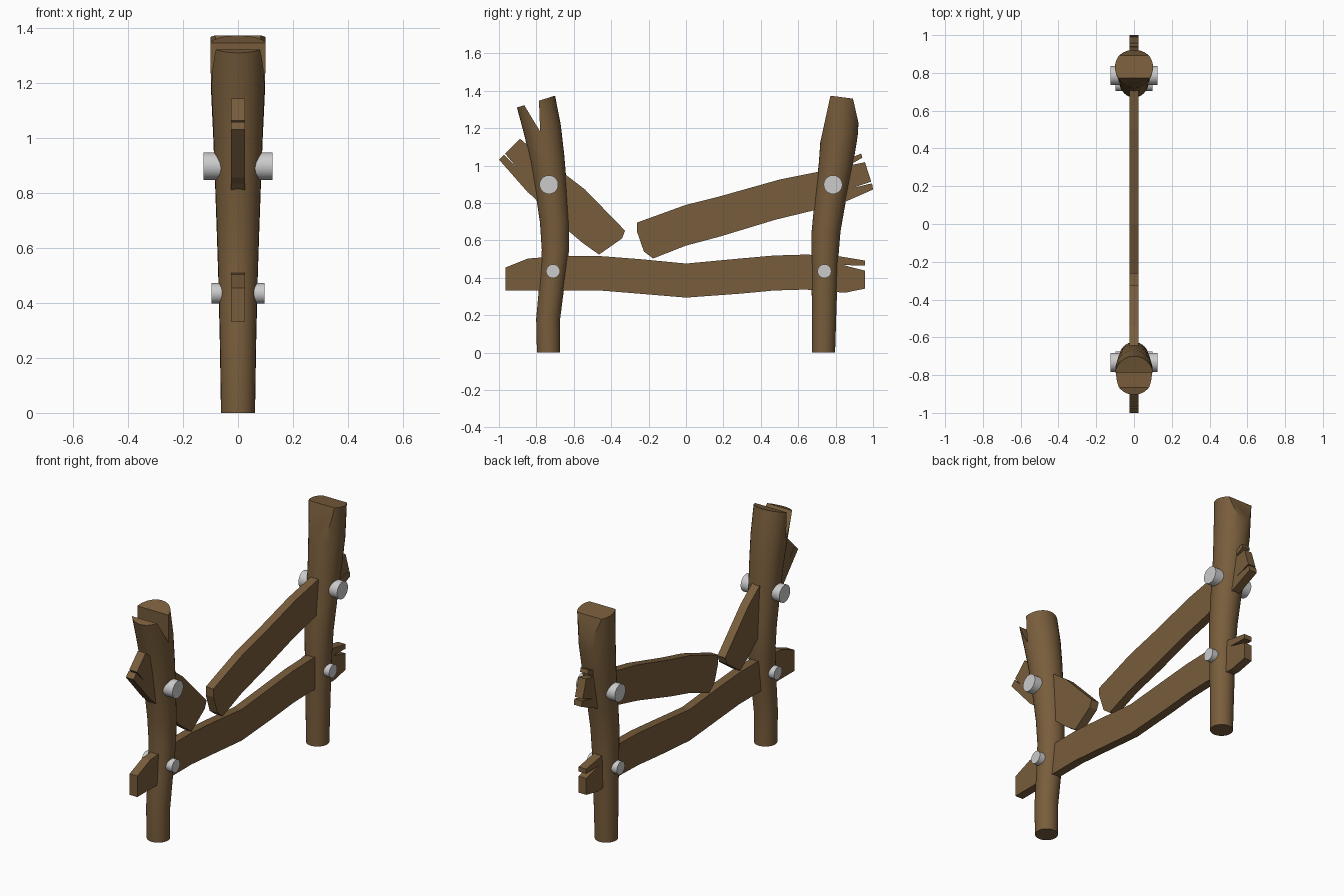
import bpy, bmesh
from math import cos, sin, pi, radians

if "Cube" in bpy.data.objects:
    bpy.data.objects.remove(bpy.data.objects["Cube"])

def material(name, rgb):
    m = bpy.data.materials.new(name)
    m.diffuse_color = (*rgb, 1)
    m.use_nodes = True
    m.node_tree.nodes["Principled BSDF"].inputs["Base Color"].default_value = m.diffuse_color
    return m

WOOD = material("brown_wood", (0.19, 0.11, 0.045))

def finish(bm, name, mat=None):
    bmesh.ops.recalc_face_normals(bm, faces=bm.faces)
    me = bpy.data.meshes.new(name)
    bm.to_mesh(me)
    bm.free()
    ob = bpy.data.objects.new(name, me)
    bpy.context.collection.objects.link(ob)
    if mat:
        me.materials.append(mat)
    return ob

def smooth(ob, deg=30):
    bpy.ops.object.select_all(action='DESELECT')
    ob.select_set(True)
    bpy.context.view_layer.objects.active = ob
    bpy.ops.object.shade_smooth_by_angle(angle=radians(deg))

def plank(name, outline, half=0.025, mat=WOOD):
    """Flat board: (y, z) outline extruded along x."""
    bm = bmesh.new()
    face = bm.faces.new([bm.verts.new((-half, y, z)) for y, z in outline])
    ext = bmesh.ops.extrude_face_region(bm, geom=[face])
    verts = [v for v in ext["geom"] if isinstance(v, bmesh.types.BMVert)]
    bmesh.ops.translate(bm, verts=verts, vec=(2 * half, 0, 0))
    return finish(bm, name, mat)

def log(name, rings, cuts, n=32):
    """Round post from (centre y, z, radius, end slope) rings, with wedges cut off."""
    bm = bmesh.new()
    loops = []
    for yc, z, r, s in rings:
        loops.append([bm.verts.new((r * sin(2 * pi * i / n), yc + r * cos(2 * pi * i / n),
                                    z + s * r * cos(2 * pi * i / n))) for i in range(n)])
    for a, b in zip(loops, loops[1:]):
        for i in range(n):
            j = (i + 1) % n
            bm.faces.new((a[i], a[j], b[j], b[i]))
    bm.faces.new(loops[0])
    bm.faces.new(loops[-1])
    ob = finish(bm, name, WOOD)
    bpy.context.view_layer.objects.active = ob
    for k, outline in enumerate(cuts):
        cutter = plank(f"{name}_cutter_{k}", outline, 0.3)
        cutter.hide_render = True
        mod = ob.modifiers.new("cut", 'BOOLEAN')
        mod.operation, mod.solver, mod.object = 'DIFFERENCE', 'EXACT', cutter
        bpy.ops.object.modifier_apply(modifier=mod.name)
        bpy.data.objects.remove(cutter)
    smooth(ob)
    return ob

# Front post, split at the top by a narrow V
log("front_post",
    [(-.735, 0, .062, 0), (-.737, .18, .064, 0), (-.715, .38, .068, 0), (-.698, .55, .073, 0),
     (-.703, .70, .078, .05), (-.722, .88, .085, .1), (-.742, 1.04, .091, .18),
     (-.767, 1.19, .098, .25), (-.802, 1.342, .102, .31)],
    [[(-.780, 1.182), (-.789, 1.43), (-.929, 1.43)]])

# Back post, chamfered on both sides of the top
log("back_post",
    [(.735, 0, .062, 0), (.739, .25, .066, 0), (.742, .50, .072, 0), (.749, .65, .077, -.03),
     (.772, .82, .083, -.1), (.800, 1.0, .090, -.14), (.820, 1.17, .098, -.12),
     (.829, 1.366, .101, -.13)],
    [[(.717, 1.12), (.789, 1.45), (.6, 1.45), (.6, 1.12)],
     [(.933, 1.18), (1.05, 1.18), (1.05, 1.45), (.872, 1.45)]])

# Sagging lower rail with a split end
plank("lower_rail",
      [(-.965, .455), (-.845, .503), (-.67, .516), (-.46, .516), (-.25, .50), (0, .476),
       (.29, .503), (.47, .519), (.64, .524), (.80, .518), (.957, .492), (.957, .465),
       (.84, .468), (.957, .438), (.957, .342), (.85, .32), (.64, .337), (.47, .332),
       (.29, .315), (0, .294), (-.25, .315), (-.46, .332), (-.965, .332)])

# Broken upper rail, long half
plank("upper_rail_long",
      [(-.262, .695), (0, .79), (.18, .835), (.50, .925), (.80, .985), (.88, 1.04),
       (.936, 1.064), (.943, 1.042), (.87, 1.0), (.957, 1.018), (.990, .914),
       (.89, .880), (.995, .905), (1.0, .872), (.86, .81), (.67, .757), (.48, .711),
       (.18, .62), (0, .572), (-.176, .503), (-.225, .54), (-.262, .647)])

# Broken upper rail, short half
plank("upper_rail_short",
      [(-.888, 1.144), (-.79, 1.06), (-.63, .941), (-.54, .872), (-.326, .652),
       (-.342, .61), (-.465, .524), (-.555, .588), (-.63, .652), (-.818, .834),
       (-.845, .856), (-1.0, 1.032), (-.973, 1.059), (-.909, .995), (-.968, 1.064)])

# Grey pegs through posts and rails
for name, y, z, r, length in [("front_upper_bolt", -.733, .898, .05, .25),
                              ("front_lower_bolt", -.711, .435, .037, .194),
                              ("back_upper_bolt", .786, .898, .05, .25),
                              ("back_lower_bolt", .740, .435, .037, .194)]:
    bpy.ops.mesh.primitive_cylinder_add(vertices=32, radius=r, depth=length,
                                        location=(0, y, z), rotation=(0, pi / 2, 0))
    bpy.context.object.name = name
    smooth(bpy.context.object)
